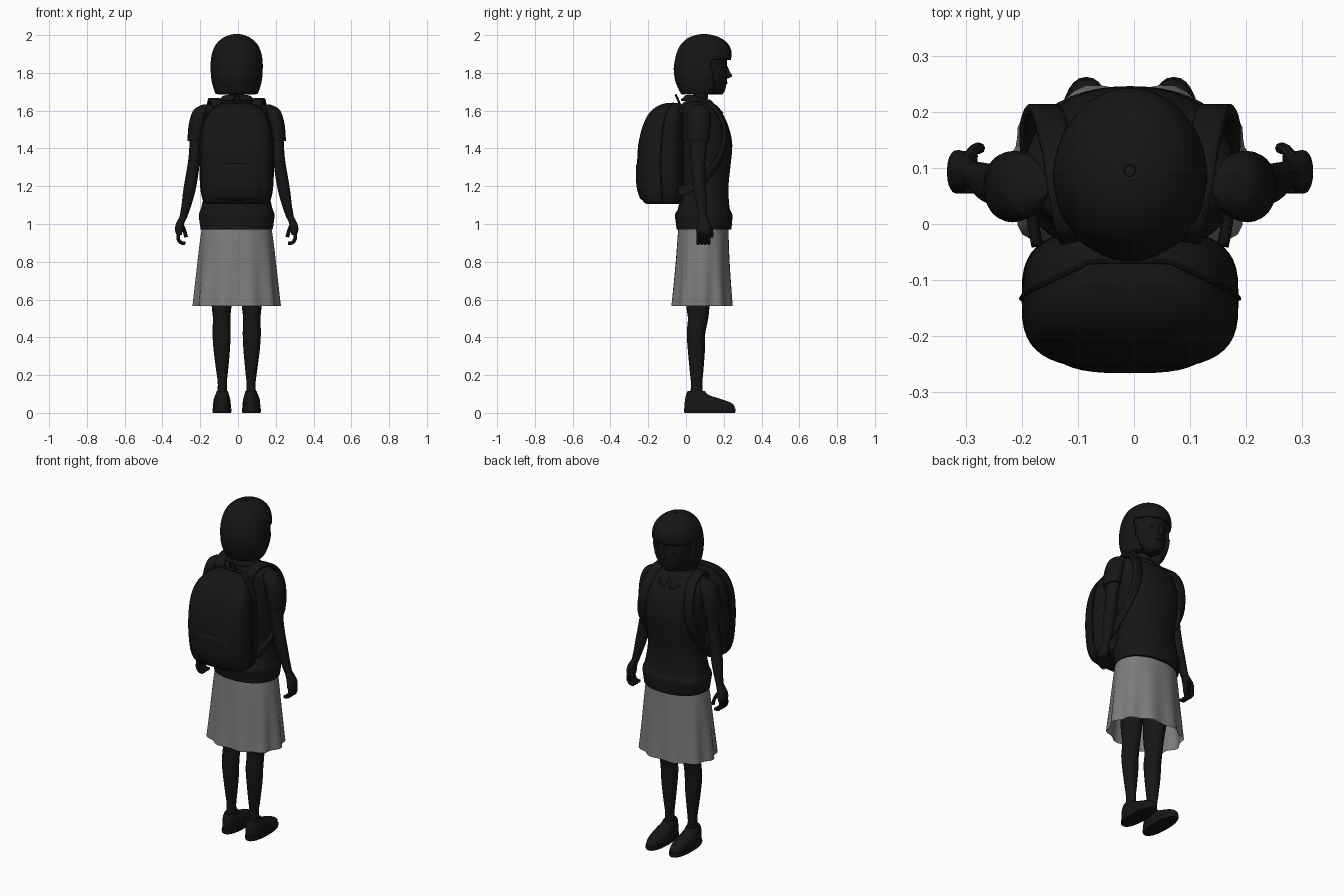
import bpy, bmesh, math
from mathutils import Vector

CX = -0.007  # body centre line
BLACK = bpy.data.materials.new("near_black")
BLACK.diffuse_color = (0.008, 0.008, 0.008, 1)
GREY = bpy.data.materials.new("mid_grey")
GREY.diffuse_color = (0.2, 0.2, 0.2, 1)


def finish(ob, mat=BLACK, angle=40):
    ob.data.materials.append(mat)
    bpy.ops.object.select_all(action='DESELECT')
    ob.select_set(True)
    bpy.context.view_layer.objects.active = ob
    bpy.ops.object.shade_smooth_by_angle(angle=math.radians(angle))
    return ob


def grid(name, rows, closed=True, cap=True, mat=BLACK, keep=None, thick=0):
    """Skin a list of point rows; keep(centre) filters faces."""
    bm = bmesh.new()
    vs = [[bm.verts.new(p) for p in r] for r in rows]
    n = len(rows[0])
    for a, b in zip(vs, vs[1:]):
        for i in range(n if closed else n - 1):
            j = (i + 1) % n
            f = bm.faces.new((a[i], a[j], b[j], b[i]))
            if keep and not keep(f.calc_center_median()):
                bm.faces.remove(f)
    if cap:
        bm.faces.new(vs[0])
        bm.faces.new(vs[-1])
    bmesh.ops.delete(bm, geom=[v for v in bm.verts if not v.link_faces], context='VERTS')
    bmesh.ops.recalc_face_normals(bm, faces=bm.faces)
    me = bpy.data.meshes.new(name)
    bm.to_mesh(me)
    bm.free()
    ob = bpy.data.objects.new(name, me)
    bpy.context.collection.objects.link(ob)
    if thick:
        m = ob.modifiers.new("thickness", 'SOLIDIFY')
        m.thickness, m.offset = thick, 0
    return finish(ob, mat)


def spline(keys, sub=4):
    """Catmull-Rom interpolation of number tuples."""
    k = [keys[0]] + list(keys) + [keys[-1]]
    out = []
    for p0, p1, p2, p3 in zip(k, k[1:], k[2:], k[3:]):
        for s in range(sub):
            t = s / sub
            out.append([0.5 * (2*b + (c-a)*t + (2*a-5*b+4*c-d)*t*t + (3*b-a-3*c+d)*t**3)
                        for a, b, c, d in zip(p0, p1, p2, p3)])
    return out + [list(keys[-1])]


def loft(name, keys, side=1, n=32, power=2.0, wave=None, sub=4, **kw):
    """Stack of level rings, each key is (z, x centre, y min, y max, half width)."""
    rows = []
    for z, cx, y0, y1, rx in spline(keys, sub):
        ring = []
        for i in range(n):
            t = 2 * math.pi * i / n
            c, s = math.cos(t), math.sin(t)
            w = 1 + (wave(t, z) if wave else 0)
            px = math.copysign(abs(c) ** (2 / power), c) * rx * w
            py = math.copysign(abs(s) ** (2 / power), s) * (y1 - y0) / 2 * w
            ring.append((CX + side * (cx + px), (y0 + y1) / 2 + py, z))
        rows.append(ring)
    return grid(name, rows, **kw)


def tube(name, pts, r):
    cu = bpy.data.curves.new(name, 'CURVE')
    cu.dimensions, cu.bevel_depth, cu.bevel_resolution, cu.use_fill_caps = '3D', r, 2, True
    sp = cu.splines.new('POLY')
    path = spline(pts)
    sp.points.add(len(path) - 1)
    for p, q in zip(sp.points, path):
        p.co = (*q, 1)
    ob = bpy.data.objects.new(name, cu)
    bpy.context.collection.objects.link(ob)
    bpy.context.view_layer.objects.active = ob
    bpy.ops.object.select_all(action='DESELECT')
    ob.select_set(True)
    bpy.ops.object.convert(target='MESH')
    return finish(bpy.context.object)


def ball(name, loc, scale):
    bpy.ops.mesh.primitive_uv_sphere_add(segments=16, ring_count=10, radius=1, location=loc)
    ob = bpy.context.object
    ob.name, ob.scale = name, scale
    return finish(ob)


# Head, face and neck
loft("head", [(1.685, 0, .13, .19, .025), (1.70, 0, .08, .203, .05), (1.73, 0, .03, .212, .075),
              (1.78, 0, 0, .218, .093), (1.84, 0, -.03, .216, .103), (1.90, 0, -.035, .215, .105),
              (1.95, 0, -.005, .185, .08), (1.975, 0, .05, .13, .035)])
loft("neck", [(1.58, 0, .02, .13, .055), (1.64, 0, .035, .115, .04), (1.72, 0, .035, .12, .038)])
loft("nose", [(1.77, 0, .20, .222, .012), (1.783, 0, .20, .245, .014), (1.80, 0, .20, .235, .009),
              (1.835, 0, .19, .22, .006)], n=12)
ball("mouth", (CX, .209, 1.747), (.024, .011, .008))
for s in (-1, 1):
    ball("eye", (CX + s * .042, .196, 1.82), (.017, .012, .011))

# Bob hair with an opening for the face
loft("hair", [(1.69, 0, -.02, .17, .103), (1.71, 0, -.032, .185, .112), (1.76, 0, -.052, .212, .126),
              (1.82, 0, -.06, .23, .131), (1.868, 0, -.053, .233, .13), (1.91, 0, -.042, .236, .122),
              (1.95, 0, -.02, .218, .103), (1.98, 0, .015, .18, .07), (1.995, 0, .055, .135, .035),
              (2.0, 0, .085, .105, .01)], n=56,
     wave=lambda t, z: .012 * math.cos(14 * t) * max(0, 1.97 - z) / .25, cap=False, thick=.012,
     keep=lambda c: c.z > 1.868 or c.y < .14 + .1 * max(0, 1.78 - c.z))

# Shirt body with gathered hem
loft("shirt", [(.97, 0, -.05, .24, .19), (1.0, 0, -.053, .243, .195), (1.05, 0, -.058, .245, .2),
               (1.09, 0, -.04, .23, .187), (1.2, 0, -.03, .225, .167), (1.32, 0, -.035, .237, .172),
               (1.42, 0, -.035, .245, .18), (1.5, 0, -.03, .23, .187), (1.57, 0, -.025, .202, .19),
               (1.615, 0, -.015, .165, .175), (1.642, 0, -.005, .145, .115),
               (1.66, 0, .02, .125, .06)], n=48, power=2.2)

# Folded collar, split at the front
collar = []
for r0, r1, z0, drop in ((.05, .065, 1.655, .05), (.06, .07, 1.682, .05), (.075, .085, 1.68, .055),
                         (.1, .122, 1.655, .07)):
    row = []
    for i in range(33):
        t = .12 + (2 * math.pi - .24) * i / 32
        f = ((1 + math.cos(t)) / 2) ** 2
        r = r0 + (r1 - r0) * f
        row.append((CX + r * math.sin(t), .075 + r * math.cos(t), z0 - drop * f))
    collar.append(row)
grid("collar", collar, closed=False, cap=False, thick=.008)

# Pleated skirt, open underneath
loft("skirt", [(.565, 0, -.077, .247, .224), (.75, 0, -.06, .235, .208), (.9, 0, -.048, .228, .194),
               (.99, 0, -.04, .225, .182)], n=60, power=2.15, cap=False, mat=GREY,
     wave=lambda t, z: .045 * math.cos(10 * t) * (.99 - z) / .42)

for s in (-1, 1):
    # Legs and shoes
    loft("leg", [(.06, .076, .02, .09, .03), (.15, .076, .026, .086, .024), (.22, .077, .02, .092, .031),
                 (.33, .079, .01, .1, .043), (.42, .08, .004, .102, .048), (.5, .08, .01, .118, .046),
                 (.57, .08, .002, .126, .053), (.75, .083, 0, .155, .069), (.95, .088, -.01, .18, .085)], s)
    loft("shoe", [(.018, .078, -.006, .255, .046), (.035, .078, -.008, .257, .047),
                  (.055, .078, -.007, .235, .046), (.075, .078, -.004, .18, .043),
                  (.095, .077, 0, .12, .036), (.115, .076, .008, .1, .03)], s, power=2.3)
    loft("sole", [(0, .078, -.008, .258, .048), (.01, .078, -.011, .262, .051),
                  (.022, .078, -.01, .261, .05)], s, power=2.3)

    # Sleeves, arms and hands
    loft("sleeve", [(1.44, .223, .008, .125, .038), (1.52, .21, .003, .13, .045),
                    (1.58, .195, .008, .128, .045), (1.612, .18, .02, .115, .04),
                    (1.632, .162, .045, .09, .018)], s)
    loft("arm", [(1.03, .284, .068, .112, .02), (1.1, .266, .055, .11, .026), (1.17, .252, .04, .107, .032),
                 (1.25, .238, .032, .103, .033), (1.35, .224, .025, .105, .031),
                 (1.46, .215, .02, .115, .033)], s, n=24)
    loft("palm", [(1.045, .28, .068, .112, .018), (1.0, .3, .06, .125, .022), (.965, .306, .054, .132, .02),
                  (.943, .304, .06, .125, .014)], s, n=20, power=2.4)
    for y in (.064, .083, .102, .121):
        x = lambda v: CX + s * v
        tube("finger", [(x(.306), y, .96), (x(.31), y, .925), (x(.296), y, .902), (x(.272), y, .898)], .0095)
    tube("thumb", [(x(.292), .115, 1.0), (x(.277), .133, .965), (x(.268), .135, .93)], .01)

    # Shoulder straps: (x, y, z, twist of the band)
    rows = []
    for px, y, z, a in spline([(.095, -.03, 1.58, 0), (.105, -.01, 1.635, 0), (.12, .06, 1.658, 0),
                               (.13, .13, 1.632, 0), (.143, .185, 1.56, .1), (.155, .205, 1.46, .4),
                               (.175, .175, 1.34, .9), (.178, .1, 1.25, 1.3), (.175, .02, 1.19, 1.5),
                               (.165, -.04, 1.17, 1.5)]):
        dx, dz = .027 * math.cos(a), .027 * math.sin(a)
        rows.append([(CX + s * (px + k * dx), y, z + k * dz) for k in (-1, -.5, 0, .5, 1)])
    grid("shoulder_strap", rows, closed=False, cap=False, thick=.018)

# Backpack with pocket, side seam and carry loop
bag = [(1.105, 0, -.2, -.04, .15), (1.118, 0, -.225, -.025, .172), (1.18, 0, -.247, -.012, .187),
       (1.3, 0, -.258, -.008, .193), (1.4, 0, -.255, -.008, .192), (1.47, 0, -.243, -.01, .188),
       (1.53, 0, -.225, -.012, .176), (1.58, 0, -.2, -.015, .153), (1.615, 0, -.165, -.02, .122),
       (1.635, 0, -.125, -.025, .085), (1.64, 0, -.1, -.035, .06)]
loft("backpack", bag, n=48, power=3.2)
loft("backpack_pocket", [(1.125, 0, -.228, -.12, .12), (1.14, 0, -.245, -.12, .138),
                         (1.2, 0, -.262, -.12, .145), (1.29, 0, -.266, -.12, .145),
                         (1.315, 0, -.262, -.12, .138), (1.325, 0, -.25, -.12, .12)], n=40, power=3)
arch = [(CX + k[4] + .001, (k[2] + k[3]) / 2, k[0]) for k in bag[1:]]
tube("backpack_zip", arch + [(2 * CX - px, y, z) for px, y, z in reversed(arch)], .004)
tube("carry_loop", [(CX - .02, -.03, 1.625), (CX - .014, -.045, 1.665), (CX, -.054, 1.682),
                    (CX + .014, -.045, 1.665), (CX + .02, -.03, 1.625)], .006)
